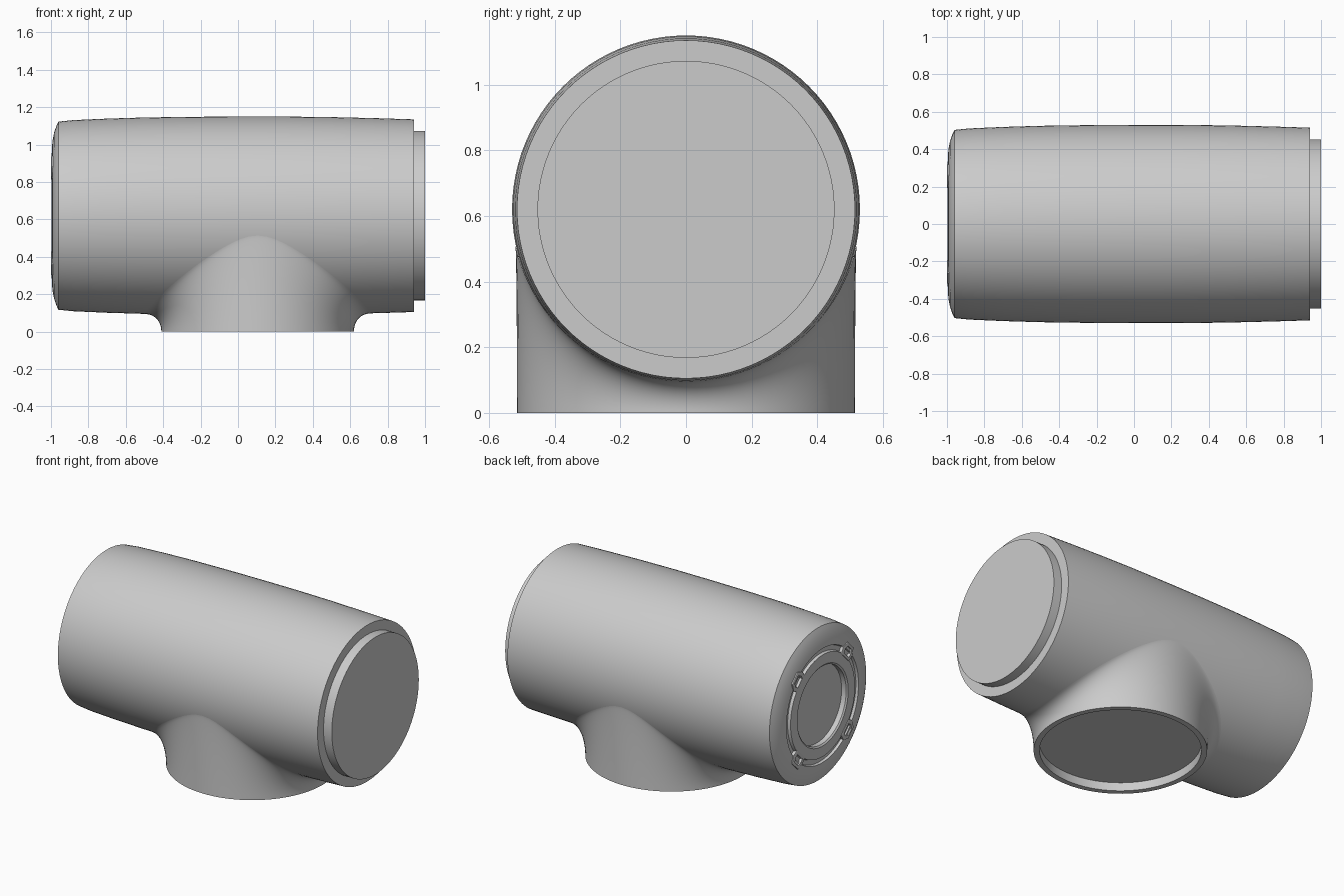
import bpy, bmesh
from math import sin, cos, asin, pi, sqrt
from mathutils import Vector

if "Cube" in bpy.data.objects:
    bpy.data.objects.remove(bpy.data.objects["Cube"])

SEG = 96
AXIS_Z = 0.62            # height of the main tube axis
STUB_X, STUB_R = 0.105, 0.515


def loft(name, rings, cap_start=False, cap_end=False):
    """Skin a list of closed rings, optionally capping the ends."""
    bm = bmesh.new()
    vs = [[bm.verts.new(p) for p in ring] for ring in rings]
    for a, b in zip(vs, vs[1:]):
        n = len(a)
        for i in range(n):
            j = (i + 1) % n
            bm.faces.new((a[i], a[j], b[j], b[i]))
    if cap_start:
        bm.faces.new(vs[0])
    if cap_end:
        bm.faces.new(vs[-1])
    bmesh.ops.recalc_face_normals(bm, faces=bm.faces)
    me = bpy.data.meshes.new(name)
    bm.to_mesh(me)
    bm.free()
    ob = bpy.data.objects.new(name, me)
    bpy.context.collection.objects.link(ob)
    bpy.ops.object.select_all(action='DESELECT')
    ob.select_set(True)
    bpy.context.view_layer.objects.active = ob
    bpy.ops.object.shade_smooth_by_angle(angle=0.42)
    return ob


def x_ring(x, r):
    return [(x, r * sin(2 * pi * i / SEG), AXIS_Z - r * cos(2 * pi * i / SEG))
            for i in range(SEG)]


# Gently barrelled outline of the main tube (x, radius)
BARREL = [(-0.96, 0.503), (-0.88, 0.511), (-0.7, 0.519), (-0.5, 0.525), (-0.25, 0.5285),
          (0.0, 0.53), (0.25, 0.53), (0.5, 0.527), (0.75, 0.521), (0.94, 0.515)]


def barrel_r(x):
    for (x0, r0), (x1, r1) in zip(BARREL, BARREL[1:]):
        if x <= x1:
            return r0 + (r1 - r0) * (x - x0) / (x1 - x0)
    return BARREL[-1][1]


# Main tube: recessed eye and groove at the left end, stepped plug at the right end
left_end = [(-0.955, 0.255), (-0.988, 0.255), (-0.996, 0.265), (-0.996, 0.335),
            (-0.978, 0.34), (-0.978, 0.37), (-0.994, 0.375), (-0.991, 0.405),
            (-0.983, 0.445), (-0.971, 0.48)]
right_end = [(0.94, 0.4525), (1.0, 0.4525)]
loft("main_tube", [x_ring(x, r) for x, r in left_end + BARREL + right_end], True, True)

# Branch stub: each column curves from the foot circle tangentially onto the tube
STEPS, K = 16, 0.6
rings = [[] for _ in range(STEPS + 1)]
for i in range(SEG):
    t = 2 * pi * i / SEG
    fillet = 0.09 + 0.12 * sin(t) ** 2
    x3 = STUB_X + (STUB_R + fillet) * cos(t)
    R = barrel_r(x3) + 0.0008
    phi = asin((STUB_R + fillet) / (0.53 + fillet) * sin(t))
    foot = Vector((STUB_X + STUB_R * cos(t), STUB_R * sin(t), 0))
    end = Vector((x3, R * sin(phi), AXIS_Z - R * cos(phi)))
    corner = foot.copy()
    corner.z = AXIS_Z - (R - foot.y * sin(phi)) / cos(phi)
    p1, p2 = foot.lerp(corner, K), end.lerp(corner, K)
    for k in range(STEPS + 1):
        u = k / STEPS
        w = 1 - u
        rings[k].append(foot * w**3 + p1 * 3 * u * w * w + p2 * 3 * u * u * w + end * u**3)


def foot_ring(r, z):
    return [(STUB_X + r * cos(2 * pi * i / SEG), r * sin(2 * pi * i / SEG), z)
            for i in range(SEG)]


# Rim and recessed floor underneath the stub
loft("branch_stub", [foot_ring(0.48, 0.055), foot_ring(0.48, 0)] + rings, True)

# Four bayonet lugs around the left end groove
LUG = [(-0.055, 0.325), (0.055, 0.325), (0.065, 0.365), (0.04, 0.41), (-0.04, 0.41), (-0.065, 0.365)]
for n in range(4):
    a = pi / 4 + n * pi / 2

    def lug_ring(x, s):
        out = []
        for t, r in LUG:
            t, r = t * s, 0.367 + (r - 0.367) * s
            out.append((x, r * cos(a) - t * sin(a), AXIS_Z + r * sin(a) + t * cos(a)))
        return out
    loft(f"lug_{n + 1}", [lug_ring(-0.97, 1), lug_ring(-0.998, 1), lug_ring(-1.0, 0.92),
                          lug_ring(-1.0, 0.6), lug_ring(-0.985, 0.5)], True, True)
